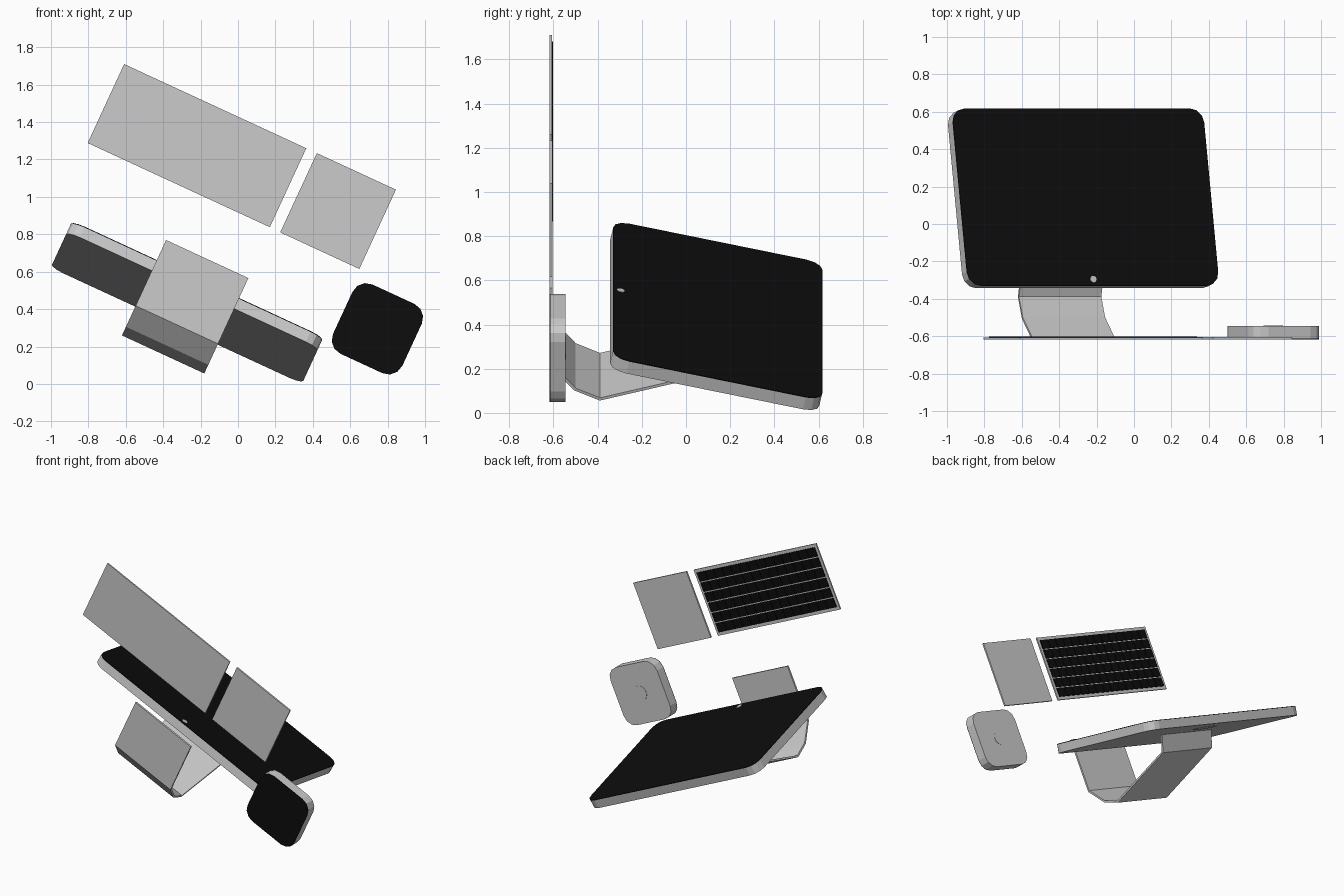
import bpy, bmesh
from math import radians, cos, sin, pi
from mathutils import Matrix

if "Cube" in bpy.data.objects:
    bpy.data.objects.remove(bpy.data.objects["Cube"])

# Whole desk set is built upright (X right, Y back, Z up), then laid into the frame
ang = radians(24.8)
C, S = cos(ang), sin(ang)
WORLD = Matrix(((C, -S, 0, 0), (0, 0, 1, 0), (-S, -C, 0, 0), (0, 0, 0, 1)))
FLOOR = -0.617

black = bpy.data.materials.new("black")
black.diffuse_color = (0.004, 0.004, 0.004, 1)
black.use_nodes = True
black.node_tree.nodes["Principled BSDF"].inputs["Base Color"].default_value = black.diffuse_color


def finish(name, bm, local=Matrix(), mat=None, recalc=True):
    if recalc:
        bmesh.ops.recalc_face_normals(bm, faces=bm.faces)
    me = bpy.data.meshes.new(name)
    bm.to_mesh(me)
    bm.free()
    ob = bpy.data.objects.new(name, me)
    bpy.context.collection.objects.link(ob)
    ob.matrix_world = WORLD @ local
    if mat:
        me.materials.append(mat)
    return ob


def rounded_slab(name, w, d, z0, z1, r, local, mat=None, segs=3):
    bm = bmesh.new()
    vs = []
    for i, (sx, sy) in enumerate(((1, 1), (-1, 1), (-1, -1), (1, -1))):
        for k in range(segs + 1):
            t = (i + k / segs) * pi / 2
            vs.append(bm.verts.new((sx * (w / 2 - r) + r * cos(t),
                                    sy * (d / 2 - r) + r * sin(t), z0)))
    f = bm.faces.new(vs)
    new = bmesh.ops.extrude_face_region(bm, geom=[f])["geom"]
    bmesh.ops.translate(bm, vec=(0, 0, z1 - z0),
                        verts=[g for g in new if isinstance(g, bmesh.types.BMVert)])
    if not f.is_valid or len(bm.faces) < len(vs) + 2:
        bm.faces.new(vs)
    return finish(name, bm, local, mat)


def add_box(bm, x0, x1, y0, y1, z0, z1):
    m = Matrix.Translation(((x0 + x1) / 2, (y0 + y1) / 2, (z0 + z1) / 2))
    bmesh.ops.create_cube(bm, size=1, matrix=m @ Matrix.Diagonal((x1 - x0, y1 - y0, z1 - z0, 1)))


def box(name, *dims, mat=None):
    bm = bmesh.new()
    add_box(bm, *dims)
    return finish(name, bm, mat=mat)


def disc(name, r, x, y, z, local):
    bm = bmesh.new()
    bmesh.ops.create_cone(bm, cap_ends=True, segments=24, radius1=r, radius2=r, depth=0.004,
                          matrix=Matrix.Translation((x, y, z)))
    return finish(name, bm, local)


# Monitor: tilted housing, black glass front, small front dot, round back plate
panel = Matrix.Translation((-0.43, -0.2505, 0.13)) @ Matrix.Rotation(radians(77.4), 4, 'X')
rounded_slab("monitor_housing", 1.48, 0.97, 0, 0.060, 0.075, panel)
rounded_slab("monitor_screen", 1.48, 0.97, 0.060, 0.0645, 0.075, panel, black)
disc("screen_dot", 0.018, 0, -0.45, 0.0645, panel)
disc("monitor_back_disc", 0.085, 0, 0.267, 0, panel)

# Stand: bent sheet, profile in (Y, Z)
profile = [(-0.537, FLOOR), (-0.15, FLOOR), (-0.026, -0.507),
           (0.025, -0.39), (-0.117, 0.167), (-0.235, 0.218)]
bm = bmesh.new()
rows = [[bm.verts.new((x, y, z)) for x in (-0.672, -0.187)] for y, z in profile]
for a, b in zip(rows, rows[1:]):
    bm.faces.new((a[0], a[1], b[1], b[0]))
stand = finish("monitor_stand", bm, recalc=False)
mod = stand.modifiers.new("thickness", 'SOLIDIFY')
mod.thickness, mod.offset, mod.use_even_offset = 0.013, 1, True

# Keyboard with rows of black keys
kx0, kx1, ky0, ky1 = -1.27, -0.197, -1.297, -0.832
box("keyboard_body", kx0, kx1, ky0, ky1, FLOOR, FLOOR + 0.010)
bm = bmesh.new()
cols, nrows, rim = 14, 6, 0.018
pw, pd = (kx1 - kx0 - 2 * rim) / cols, (ky1 - ky0 - 2 * rim) / nrows
for i in range(cols):
    for j in range(nrows):
        x, y = kx0 + rim + i * pw, ky0 + rim + j * pd
        add_box(bm, x + 0.002, x + pw - 0.002, y + 0.004, y + pd - 0.004,
                FLOOR + 0.008, FLOOR + 0.016)
finish("keyboard_keys", bm, mat=black)

# Trackpad
box("trackpad", -0.135, 0.331, -1.297, -0.83, FLOOR, FLOOR + 0.012)

# Small computer box with black underside and round top plate
hub = Matrix.Translation((0.553, -0.58, FLOOR))
rounded_slab("mini_box_body", 0.408, 0.408, 0.004, 0.072, 0.08, hub)
rounded_slab("mini_box_underside", 0.408, 0.408, 0, 0.004, 0.08, hub, black)
disc("mini_box_top_disc", 0.052, 0, 0, 0.072, hub)
